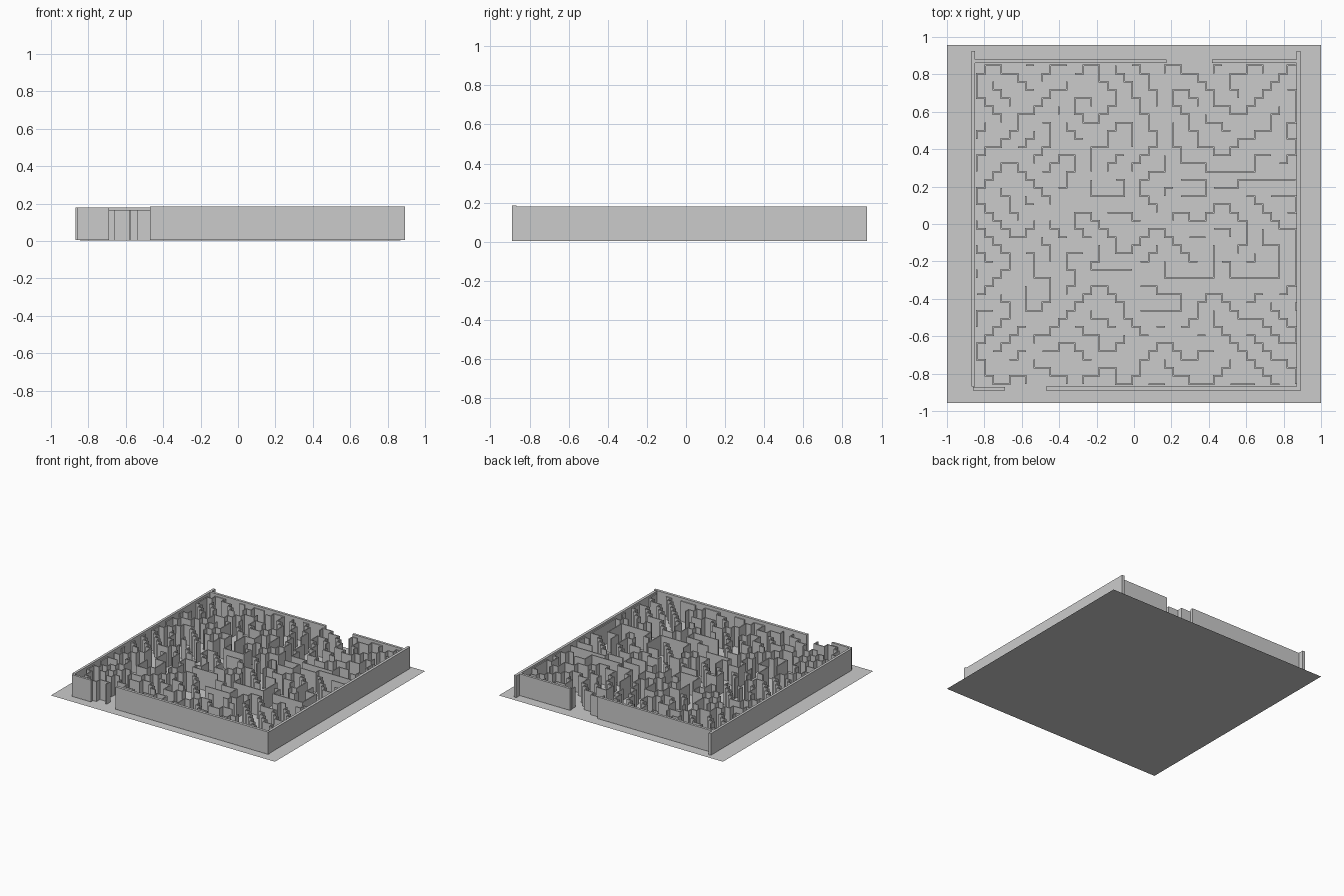
import bpy, bmesh, random

if "Cube" in bpy.data.objects:
    bpy.data.objects.remove(bpy.data.objects["Cube"])

random.seed(11)
N, STEP = 40, 0.0437          # layout lattice for the inner walls
X0, Y0 = -0.84, 0.848         # back-left lattice point
H = 0.165                     # inner wall height


def add_mesh(name, bm):
    me = bpy.data.meshes.new(name)
    bm.to_mesh(me)
    bm.free()
    ob = bpy.data.objects.new(name, me)
    bpy.context.collection.objects.link(ob)
    return ob


def box(name, x1, x2, y1, y2, z1, z2):
    bm = bmesh.new()
    bmesh.ops.create_cube(bm, size=1)
    for v in bm.verts:
        v.co = (x1 if v.co.x < 0 else x2, y1 if v.co.y < 0 else y2, z1 if v.co.z < 0 else z2)
    return add_mesh(name, bm)


# Ground sheet
bm = bmesh.new()
bmesh.ops.create_grid(bm, x_segments=1, y_segments=1, size=1)
for v in bm.verts:
    v.co.y *= 0.957
add_mesh("base_sheet", bm)

# Outer walls, with a gate in the front and in the back
box("left_outer_wall", -0.87, -0.85, -0.87, 0.925, 0.005, 0.18)
box("right_outer_wall", 0.868, 0.89, -0.87, 0.925, 0.005, 0.18)
box("front_outer_wall_left", -0.86, -0.69, -0.89, -0.872, 0.005, 0.18)
box("front_outer_wall_right", -0.47, 0.893, -0.89, -0.868, 0.005, 0.185)
box("back_outer_wall_left", -0.85, 0.175, 0.86, 0.88, 0.005, 0.18)
box("back_outer_wall_right", 0.418, 0.868, 0.86, 0.88, 0.005, 0.18)

# Prominent inner walls: first axis, start column, start row, then alternating targets
MAIN = [
    ("v", 23, 24, 26, 29, 22),
    ("h", 30, 24, 31, 26, 37, 22, 35, 20),
    ("v", 15, 22, 24, 14, 25, 19),
    ("v", 14, 14, 16, 18, 14, 17),
    ("v", 14, 13, 10, 16, 8, 17, 7, 19, 10),
    ("v", 24, 7, 10, 25, 12, 28, 13, 34, 11, 36),
    ("h", 20, 30, 25, 28, 22, 27, 20),
    ("h", 6, 23, 7, 26, 9, 29, 8, 30, 6, 27),
    ("h", 25, 16, 28, 14, 25),
    ("h", 29, 15, 32, 14, 39),
    ("v", 7, 36, 37, 9, 38, 11, 39),
]
used, paths = set(), []
for axis, i, j, *targets in MAIN:
    path = [(i, j)]
    for t in targets:
        while (i if axis == "h" else j) != t:
            if axis == "h":
                i += 1 if t > i else -1
            else:
                j += 1 if t > j else -1
            path.append((i, j))
        axis = "v" if axis == "h" else "h"
    used.update(path)
    paths.append(path)

# Fill the rest with winding walls that never touch each other
DIRS = [(1, 0), (-1, 0), (0, 1), (0, -1)]


def touching(p):
    return sum((p[0] + a, p[1] + b) in used for a, b in DIRS)


def options(p):
    out = []
    for d in DIRS:
        q = (p[0] + d[0], p[1] + d[1])
        if 0 <= q[0] < N and 0 <= q[1] < N and q not in used and touching(q) == 1:
            out.append((q, d))
    return out


starts = [(i, j) for i in range(N) for j in range(N)]
random.shuffle(starts)
for p in starts:
    if p in used or touching(p):
        continue
    used.add(p)
    path, last = [p], None
    for end in range(2):                  # grow from both ends
        for _ in range(16):
            opts = options(path[-1])
            if not opts:
                break
            turns = [o for o in opts if o[1] != last]
            q, last = random.choice(turns if turns and random.random() < 0.6 else opts)
            used.add(q)
            path.append(q)
        path.reverse()
        last = None
    if len(path) > 1:
        paths.append(path)

# Inner walls: upright sheets along each path, thickened
bm = bmesh.new()
for path in paths:
    corners = [p for k, p in enumerate(path) if k in (0, len(path) - 1) or
               (path[k - 1][0] != path[k + 1][0] and path[k - 1][1] != path[k + 1][1])]
    prev = None
    for i, j in corners:
        x, y = X0 + i * STEP, Y0 - j * STEP
        pair = (bm.verts.new((x, y, 0.004)), bm.verts.new((x, y, H)))
        if prev:
            bm.faces.new((prev[0], pair[0], pair[1], prev[1]))
        prev = pair
walls = add_mesh("maze_walls", bm)
mod = walls.modifiers.new("thickness", "SOLIDIFY")
mod.thickness = 0.008
mod.offset = 0
mod.use_even_offset = True
